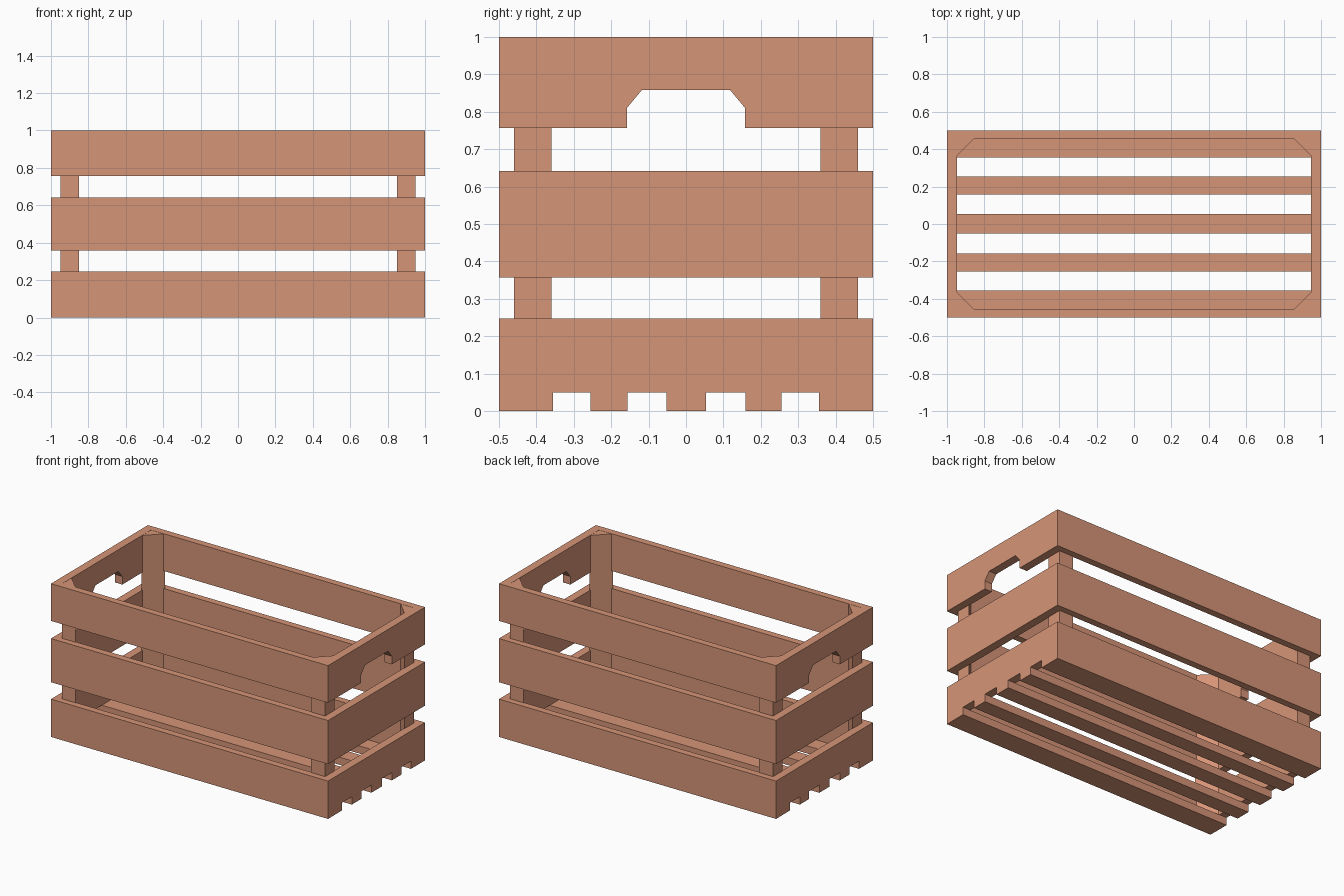
import bpy
import bmesh
from mathutils import Vector

cube = bpy.data.objects.get("Cube")
if cube:
    bpy.data.objects.remove(cube, do_unlink=True)

wood = bpy.data.materials.new("warm_wood")
wood.use_nodes = True
colour = (0.67, 0.298, 0.184, 1)
wood.diffuse_color = colour
wood.node_tree.nodes["Principled BSDF"].inputs["Base Color"].default_value = colour

HALF_X, HALF_Y = 1.0, 0.5            # outer size
IN_X, IN_Y = 0.946, 0.455            # inner faces of the boards
FLOOR = 0.05                         # floor slat thickness


def prism(name, outline, offset):
    """Extrude a flat outline of 3D points along an offset."""
    bm = bmesh.new()
    face = bm.faces.new([bm.verts.new(p) for p in outline])
    new = bmesh.ops.extrude_face_region(bm, geom=[face], use_keep_orig=True)["geom"]
    moved = [g for g in new if isinstance(g, bmesh.types.BMVert)]
    bmesh.ops.translate(bm, verts=moved, vec=Vector(offset))
    bmesh.ops.recalc_face_normals(bm, faces=bm.faces)
    mesh = bpy.data.meshes.new(name)
    bm.to_mesh(mesh)
    bm.free()
    mesh.materials.append(wood)
    obj = bpy.data.objects.new(name, mesh)
    bpy.context.collection.objects.link(obj)
    return obj


def board(name, x, y, z):
    """Box between (low, high) limits on each axis."""
    outline = [(x[0], y[0], z[0]), (x[0], y[1], z[0]),
               (x[0], y[1], z[1]), (x[0], y[0], z[1])]
    return prism(name, outline, (x[1] - x[0], 0, 0))


tiers = {"lower": (0, 0.247), "middle": (0.357, 0.642), "upper": (0.757, 1)}

for tier, (low, high) in tiers.items():
    # Long front and back boards
    board(tier + "_front_board", (-HALF_X, HALF_X), (-HALF_Y, -IN_Y), (low, high))
    board(tier + "_back_board", (-HALF_X, HALF_X), (IN_Y, HALF_Y), (low, high))

    # End boards: the lower pair rests on the slats, the upper pair has a hand hole
    bottom = max(low, FLOOR)
    profile = [(-IN_Y, high), (-IN_Y, bottom)]
    if tier == "upper":
        grip = [(-0.158, bottom), (-0.158, 0.81), (-0.118, 0.858)]
        profile += grip + [(-y, z) for y, z in reversed(grip)]
    profile += [(IN_Y, bottom), (IN_Y, high)]
    for side, x in (("right", -HALF_X), ("left", IN_X)):
        prism(f"{tier}_{side}_end_board", [(x, y, z) for y, z in profile],
              (HALF_X - IN_X, 0, 0))

# Floor slats running the whole length
slats = [(-IN_Y, -0.355), (-0.255, -0.157), (-0.052, 0.054),
         (0.159, 0.255), (0.355, IN_Y)]
for i, span in enumerate(slats):
    board(f"floor_slat_{i + 1}", (-HALF_X, HALF_X), span, (0, FLOOR))

# Triangular corner posts
for side, sx in (("right", -1), ("left", 1)):
    for end, sy in (("front", -1), ("back", 1)):
        corner = [(0.95, 0.46), (0.85, 0.46), (0.95, 0.36)]
        prism(f"{end}_{side}_post", [(sx * x, sy * y, FLOOR) for x, y in corner],
              (0, 0, 0.999 - FLOOR))
